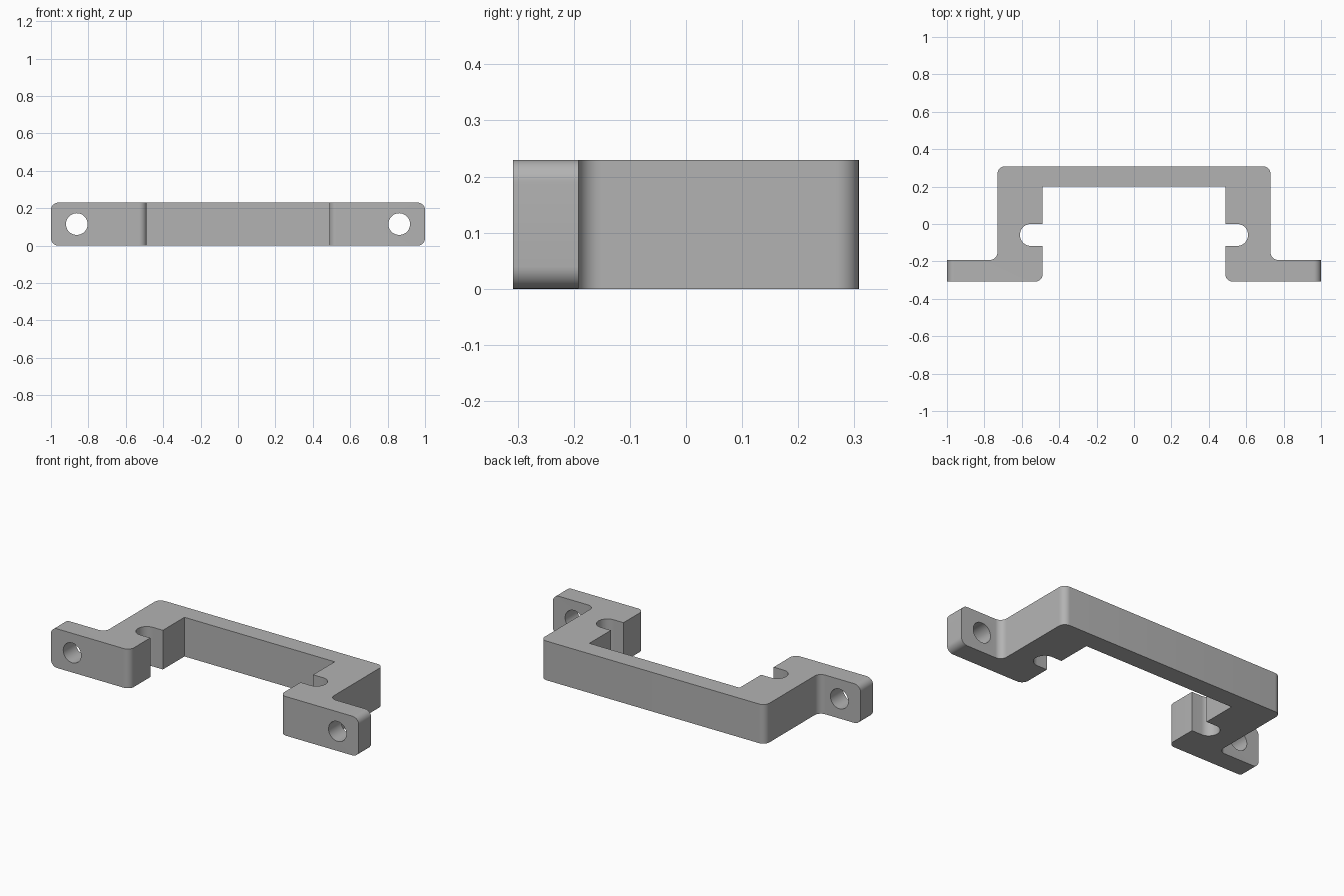
import bpy, bmesh, math
from mathutils import Vector

cube = bpy.data.objects.get("Cube")
if cube:
    bpy.data.objects.remove(cube, do_unlink=True)

HEIGHT = 0.23
FILLET = 0.04
SLOT = 0.058

# Plain grey material
grey = bpy.data.materials.new("plain grey")
grey.use_nodes = True
colour = (0.45, 0.45, 0.45, 1)
grey.diffuse_color = colour
grey.node_tree.nodes["Principled BSDF"].inputs["Base Color"].default_value = colour


def rounded(corners, steps=10):
    """Replace each corner (x, y, radius) of a closed outline with a tangent arc."""
    points = []
    count = len(corners)
    for i, (x, y, r) in enumerate(corners):
        p = Vector((x, y))
        if r == 0:
            points.append(p)
            continue
        a = (Vector(corners[i - 1][:2]) - p).normalized()
        b = (Vector(corners[(i + 1) % count][:2]) - p).normalized()
        # All corners are square, so the arc centre lies at p + r(a + b)
        for k in range(steps + 1):
            t = math.pi / 2 * k / steps
            points.append(p + r * (a * (1 - math.sin(t)) + b * (1 - math.cos(t))))
    return points


# Left half of the bracket outline, from the back round to the inner wall
half = [
    (0.73, 0.308, FILLET),
    (0.73, -0.192, FILLET),
    (1.0, -0.192, 0),
    (1.0, -0.308, 0),
    (0.488, -0.308, FILLET),
    (0.488, -0.117, 0),
    (0.61, -0.117, SLOT),
    (0.61, 0.0, SLOT),
    (0.488, 0.0, 0),
    (0.488, 0.2, 0),
]
outline = rounded(half + [(-x, y, r) for x, y, r in reversed(half)])

# Extruded bracket body
bm = bmesh.new()
base = bm.faces.new([bm.verts.new((p.x, p.y, 0)) for p in outline])
top = bmesh.ops.extrude_face_region(bm, geom=[base])
bmesh.ops.translate(bm, vec=(0, 0, HEIGHT),
                    verts=[v for v in top["geom"] if isinstance(v, bmesh.types.BMVert)])
bmesh.ops.recalc_face_normals(bm, faces=bm.faces)

# Rounded upper and lower corners at the ends of the mounting ears
ends = [e for e in bm.edges
        if all(abs(v.co.x) > 0.999 for v in e.verts)
        and abs(e.verts[0].co.z - e.verts[1].co.z) < 0.001]
bmesh.ops.bevel(bm, geom=ends, offset=FILLET, segments=10, profile=0.5, affect='EDGES')

mesh = bpy.data.meshes.new("bracket")
bm.to_mesh(mesh)
bm.free()
mesh.materials.append(grey)
bracket = bpy.data.objects.new("bracket", mesh)
bpy.context.collection.objects.link(bracket)

# Screw holes through the ears
for side in (-1, 1):
    bpy.ops.mesh.primitive_cylinder_add(
        vertices=48, radius=SLOT, depth=0.3,
        location=(side * 0.862, -0.25, HEIGHT / 2), rotation=(math.pi / 2, 0, 0))
    cutter = bpy.context.object
    cutter.name = "screw_hole_cutter"
    cutter.hide_render = True
    cutter.data.materials.append(grey)
    bpy.ops.object.select_all(action='DESELECT')
    bracket.select_set(True)
    bpy.context.view_layer.objects.active = bracket
    cut = bracket.modifiers.new("screw_hole", 'BOOLEAN')
    cut.operation = 'DIFFERENCE'
    cut.solver = 'EXACT'
    cut.object = cutter
    bpy.ops.object.modifier_apply(modifier=cut.name)
    bpy.data.objects.remove(cutter, do_unlink=True)

# Smooth fillets and bores, crisp edges elsewhere
bpy.ops.object.shade_smooth_by_angle(angle=math.radians(30))
